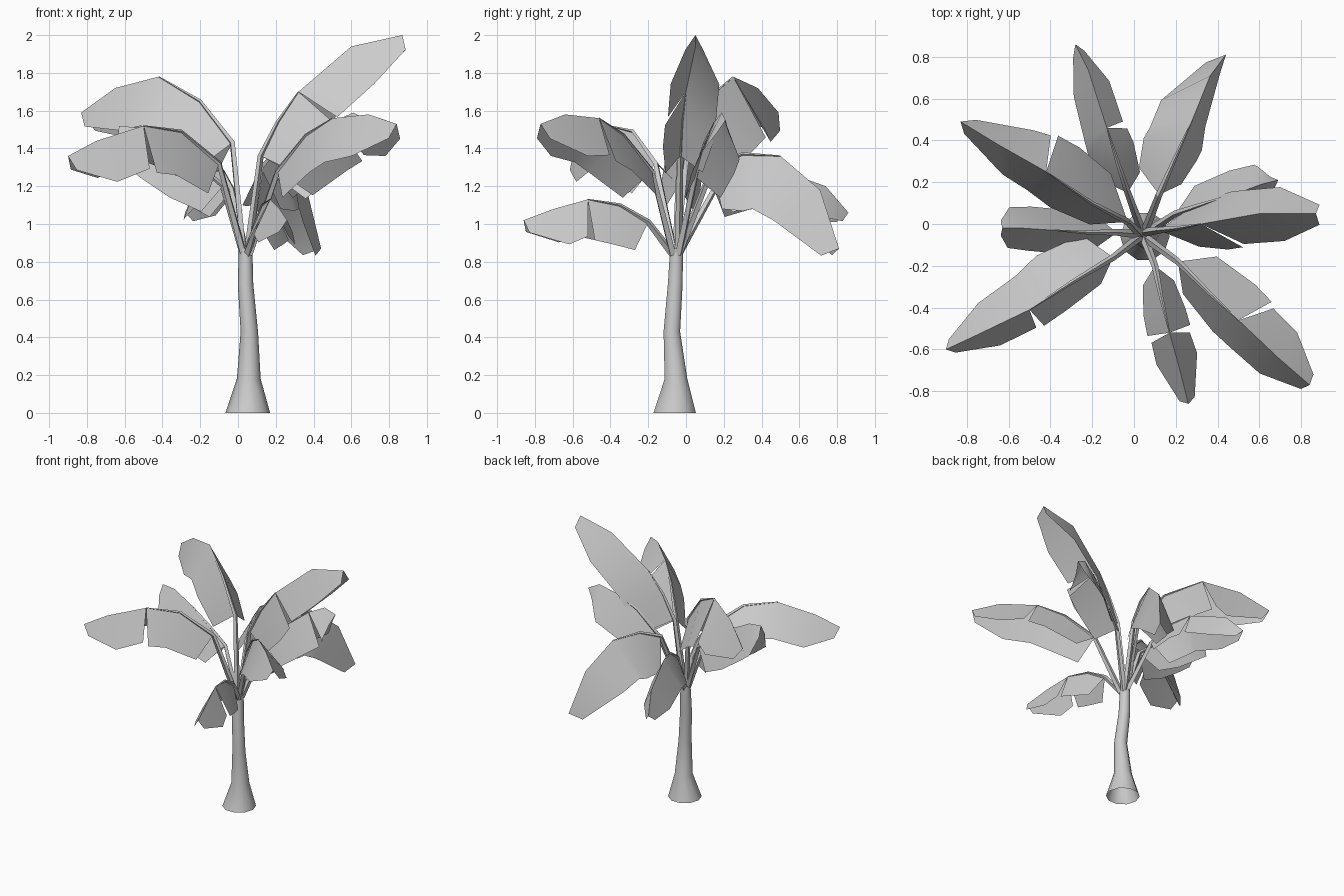
import bpy, bmesh, math
from mathutils import Vector

if "Cube" in bpy.data.objects:
    bpy.data.objects.remove(bpy.data.objects["Cube"])

grey = bpy.data.materials.new("light_grey")
grey.use_nodes = True
COLOUR = (0.6, 0.6, 0.6, 1)
grey.diffuse_color = COLOUR
grey.node_tree.nodes["Principled BSDF"].inputs["Base Color"].default_value = COLOUR


def finish(bm, name, angle):
    mesh = bpy.data.meshes.new(name)
    bm.to_mesh(mesh)
    bm.free()
    mesh.materials.append(grey)
    obj = bpy.data.objects.new(name, mesh)
    bpy.context.collection.objects.link(obj)
    bpy.ops.object.select_all(action='DESELECT')
    obj.select_set(True)
    bpy.context.view_layer.objects.active = obj
    bpy.ops.object.shade_smooth_by_angle(angle=math.radians(angle))


def tube(bm, path, radii, sides, level=False):
    """Sweep a tapered ring along a path; level keeps the rings horizontal."""
    rings = []
    for i, (p, r) in enumerate(zip(path, radii)):
        d = (path[min(i + 1, len(path) - 1)] - path[max(i - 1, 0)]).normalized()
        if level:
            d = Vector((0, 0, 1))
        u = d.cross(Vector((0, 1, 0) if level else (0, 0, 1))).normalized()
        v = u.cross(d)
        turns = [math.tau * k / sides for k in range(sides)]
        rings.append([bm.verts.new(p + r * (u * math.cos(a) + v * math.sin(a))) for a in turns])
    for a, b in zip(rings, rings[1:]):
        for k in range(sides):
            n = (k + 1) % sides
            bm.faces.new((a[k], a[n], b[n], b[k]))
    bmesh.ops.recalc_face_normals(bm, faces=bm.faces)


# Trunk: flared foot and a slight lean
bm = bmesh.new()
trunk = [(.052, -.06, 0), (.057, -.053, .18), (.06, -.075, .43), (.04, -.057, .68), (.04, -.05, .87)]
tube(bm, [Vector(p) for p in trunk], (.118, .063, .046, .041, .036), 10, True)
finish(bm, "trunk", 60)

# Blade width along the rib, from its second point to the tip
PROFILE = (.78, 1, 1, .92, .33)


def leaf(name, rib, left, right, tears=""):
    """Folded leaf: left and right are (width, inner droop, outer droop); tears name split sides."""
    pts = [Vector(p) for p in rib]
    bm = bmesh.new()
    tube(bm, pts[:4], (.021, .016, .01, .003), 4)
    finish(bm, name + "_stem", 30)

    bm = bmesh.new()
    spine = pts[1:]
    ribs = [bm.verts.new(p) for p in spine]
    for sign, (width, inner, outer), key in ((1, left, "L"), (-1, right, "R")):
        edges = []
        for i, p in enumerate(spine):
            droop = math.radians(inner + (outer - inner) * i / 4)
            d = (spine[min(i + 1, 4)] - spine[max(i - 1, 0)]).normalized()
            side = Vector((0, 0, 1)).cross(d).normalized()
            up = d.cross(side)
            out = side * sign * math.cos(droop) - up * math.sin(droop)
            edges.append((p + out * width * PROFILE[i], d))
        verts = [bm.verts.new(p) for p, d in edges]
        for i in range(4):
            a, b = verts[i], verts[i + 1]
            # A tear opens a gap between the inner and outer half
            if key in tears and i == 2:
                p, d = edges[2]
                a = bm.verts.new(p.lerp(spine[2], .1) + d * .035)
            quad = (ribs[i], a, b, ribs[i + 1])
            bm.faces.new(quad if sign < 0 else quad[::-1])
    finish(bm, name + "_blade", 30)


leaf("back_left_leaf", [(.05, -.04, .84), (.12, .14, 1.3), (.19, .3, 1.37), (.28, .5, 1.36),
     (.365, .71, 1.18), (.44, .81, .87)], (.33, 57, 60), (.32, 72, 72))
leaf("back_leaf", [(.04, -.04, .84), (-.03, .15, 1.18), (-.08, .3, 1.28), (-.13, .46, 1.3),
     (-.22, .74, 1.2), (-.28, .86, 1.06)], (.25, 60, 62), (.21, 58, 70), "R")
leaf("back_right_leaf", [(.03, -.05, .84), (-.03, .01, 1.43), (-.2, .1, 1.65), (-.42, .25, 1.78),
     (-.65, .38, 1.72), (-.83, .49, 1.59)], (.29, 65, 65), (.37, 55, 68), "R")
leaf("front_right_leaf", [(.03, -.06, .84), (-.1, -.16, 1.32), (-.3, -.28, 1.49), (-.5, -.41, 1.52),
     (-.75, -.53, 1.44), (-.9, -.6, 1.36)], (.27, 68, 68), (.27, 36, 64), "L")
leaf("tall_left_leaf", [(.05, -.04, .84), (.12, -.03, 1.36), (.21, -.02, 1.54), (.32, 0, 1.7),
     (.6, .05, 1.94), (.87, .05, 2)], (.28, 63, 63), (.29, 64, 56), "R")
leaf("front_left_leaf", [(.06, -.07, .84), (.21, -.18, 1.28), (.36, -.33, 1.47), (.5, -.46, 1.56),
     (.69, -.64, 1.58), (.84, -.77, 1.53)], (.29, 49, 58), (.27, 64, 62), "L")
leaf("front_leaf", [(.05, -.07, .84), (.1, -.2, 1.01), (.13, -.35, 1.1), (.17, -.52, 1.13),
     (.22, -.7, 1.08), (.26, -.86, 1.02)], (.24, 66, 62), (.23, 65, 60), "LR")
leaf("right_leaf", [(.03, -.05, .84), (-.08, -.04, 1.2), (-.22, -.04, 1.32), (-.38, -.03, 1.43),
     (-.53, -.02, 1.51), (-.63, -.02, 1.52)], (.25, 65, 65), (.25, 65, 65))
leaf("left_leaf", [(.06, -.04, .84), (.2, .05, 1.25), (.35, .1, 1.43), (.5, .15, 1.54),
     (.61, .19, 1.59), (.69, .21, 1.55)], (.25, 60, 72), (.26, 60, 62), "R")
